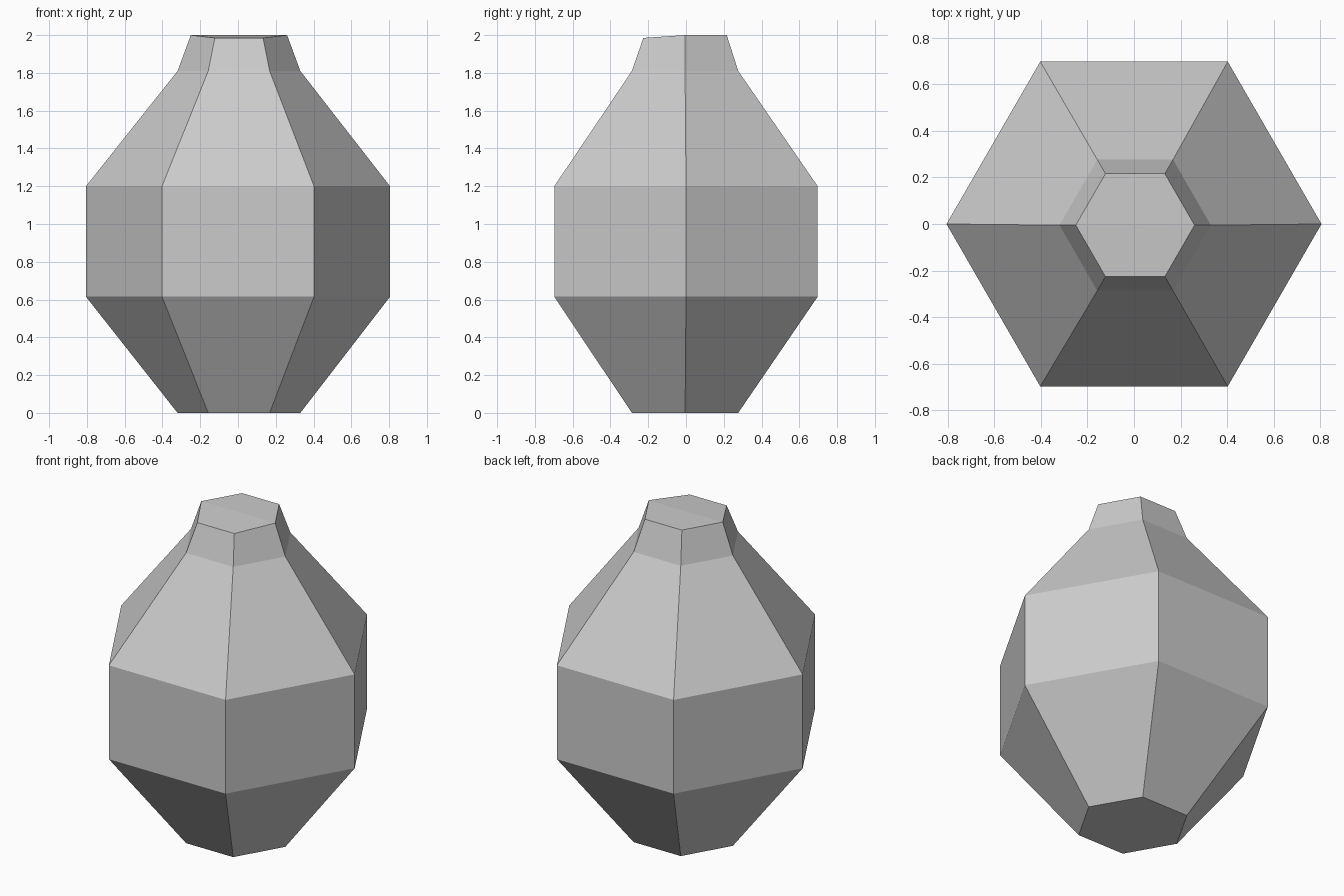
import bpy, bmesh, math

cube = bpy.data.objects.get("Cube")
if cube:
    bpy.data.objects.remove(cube, do_unlink=True)

SIDES = 6
# radius, height and (x, y) drift of each ring, from base to rim
RINGS = [
    (0.325, 0.0, 0.005, -0.005),
    (0.805, 0.615, 0.0, 0.0),
    (0.805, 1.2, 0.0, 0.0),
    (0.325, 1.81, 0.005, -0.005),
    (0.255, 2.0, 0.005, -0.005),
]

grey = bpy.data.materials.new("mid_grey")
grey.use_nodes = True
colour = (0.6, 0.6, 0.6, 1.0)
grey.diffuse_color = colour
grey.node_tree.nodes["Principled BSDF"].inputs["Base Color"].default_value = colour


def make_ring(bm, radius, height, dx, dy):
    angles = [math.tau * i / SIDES for i in range(SIDES)]
    return [bm.verts.new((dx + radius * math.cos(a), dy + radius * math.sin(a), height))
            for a in angles]


# Six-sided body lofted through the rings
bm = bmesh.new()
rings = [make_ring(bm, *r) for r in RINGS]
for low, high in zip(rings, rings[1:]):
    for i in range(SIDES):
        j = (i + 1) % SIDES
        bm.faces.new((low[i], low[j], high[j], high[i]))

# Flat base
bm.faces.new(rings[0][::-1])

# Top cap, with the front rim edge dipping slightly
rim = rings[-1]
for v in rim:
    if v.co.y < -0.1:
        v.co.z = 1.985
centre = bm.verts.new((0, 0, 2.0))
for i in range(SIDES):
    bm.faces.new((rim[i], rim[(i + 1) % SIDES], centre))

bmesh.ops.recalc_face_normals(bm, faces=bm.faces)
mesh = bpy.data.meshes.new("faceted_body")
bm.to_mesh(mesh)
bm.free()
mesh.materials.append(grey)
body = bpy.data.objects.new("faceted_body", mesh)
bpy.context.collection.objects.link(body)
